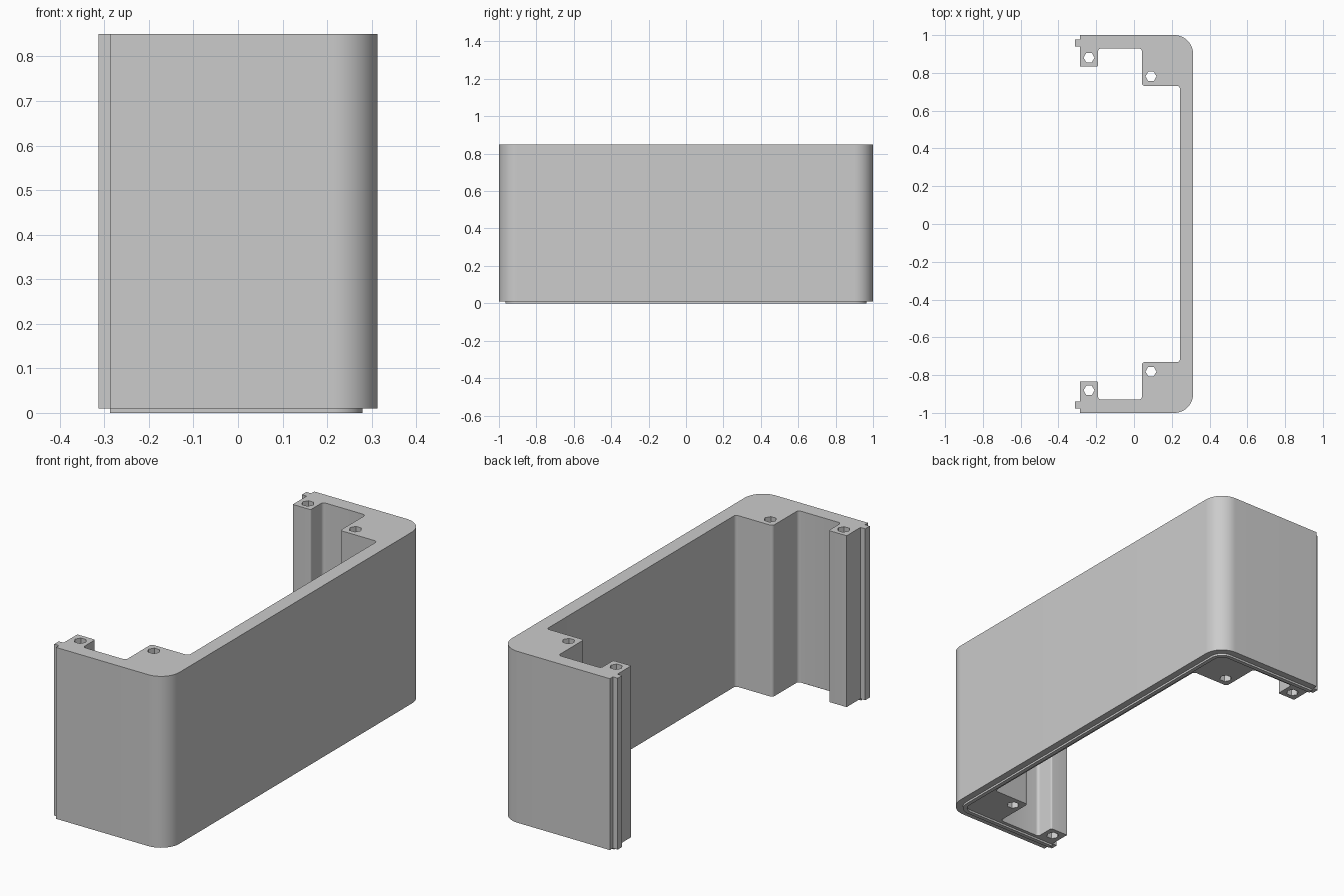
import bpy
import math
from mathutils import Vector

if "Cube" in bpy.data.objects:
    bpy.data.objects.remove(bpy.data.objects["Cube"], do_unlink=True)

grey = bpy.data.materials.new("plain grey")
grey.use_nodes = True
COLOUR = (0.6, 0.6, 0.6, 1)
grey.diffuse_color = COLOUR
grey.node_tree.nodes["Principled BSDF"].inputs["Base Color"].default_value = COLOUR


def rounded(corners):
    """Closed outline from (x, y, radius) corners, each filleted by an arc."""
    out = []
    for i, (x, y, r) in enumerate(corners):
        p = Vector((x, y))
        if r == 0:
            out.append(p)
            continue
        u = (Vector(corners[i - 1][:2]) - p).normalized()
        v = (Vector(corners[(i + 1) % len(corners)][:2]) - p).normalized()
        steps = 16 if r > 0.04 else 5
        for k in range(steps + 1):
            a = math.pi / 2 * k / steps
            out.append(p + r * (u * (1 - math.sin(a)) + v * (1 - math.cos(a))))
    return out


def mirrored(half):
    """Joins a half outline to its reflection across y = 0."""
    return half + [(x, -y, r) for x, y, r in reversed(half)]


def hexagon(x, y, r):
    return [Vector((x + r * math.cos(k * math.pi / 3), y + r * math.sin(k * math.pi / 3)))
            for k in range(6)]


def extrude_outlines(name, outlines, z0, z1):
    """Solid from filled outlines; inner outlines become through holes."""
    curve = bpy.data.curves.new(name, "CURVE")
    curve.dimensions = "2D"
    curve.fill_mode = "BOTH"
    curve.extrude = (z1 - z0) / 2
    for outline in outlines:
        spline = curve.splines.new("POLY")
        spline.points.add(len(outline) - 1)
        for point, p in zip(spline.points, outline):
            point.co = (p.x, p.y, 0, 1)
        spline.use_cyclic_u = True
    obj = bpy.data.objects.new(name, curve)
    bpy.context.collection.objects.link(obj)
    obj.location.z = (z0 + z1) / 2
    bpy.ops.object.select_all(action="DESELECT")
    obj.select_set(True)
    bpy.context.view_layer.objects.active = obj
    bpy.ops.object.convert(target="MESH")
    obj = bpy.context.view_layer.objects.active
    obj.data.materials.clear()
    obj.data.materials.append(grey)
    bpy.ops.object.shade_smooth_by_angle(angle=math.radians(30))
    return obj


FILLET = 0.015
BACK, END, TIP = 0.313, -0.287, -0.313

# Shell: wall, corner posts, end posts and end tongues in one profile
shell_half = [
    (0.243, 0.731, FILLET), (0.042, 0.731, FILLET),
    (0.042, 0.929, FILLET), (-0.19, 0.929, FILLET),
    (-0.19, 0.834, 0.008), (END, 0.834, 0),
    (END, 0.941, 0), (TIP, 0.941, 0), (TIP, 0.976, 0), (END, 0.976, 0),
    (END, 1.0, 0), (BACK, 1.0, 0.1),
]
holes = [hexagon(x, s * y, 0.029) for x, y in ((-0.238, 0.881), (0.09, 0.781)) for s in (1, -1)]
extrude_outlines("shell", [rounded(mirrored(shell_half))] + holes, 0.01, 0.85)

# Locating ridge under the wall
OUTER, INNER = 0.034, 0.054
ridge_half = [
    (BACK - INNER, 1 - INNER, 0.1 - INNER), (END, 1 - INNER, 0),
    (END, 1 - OUTER, 0), (BACK - OUTER, 1 - OUTER, 0.1 - OUTER),
]
# The reflected half closes the U shape across the long wall
extrude_outlines("locating_ridge", [rounded(mirrored(ridge_half))], 0.0, 0.0102)
